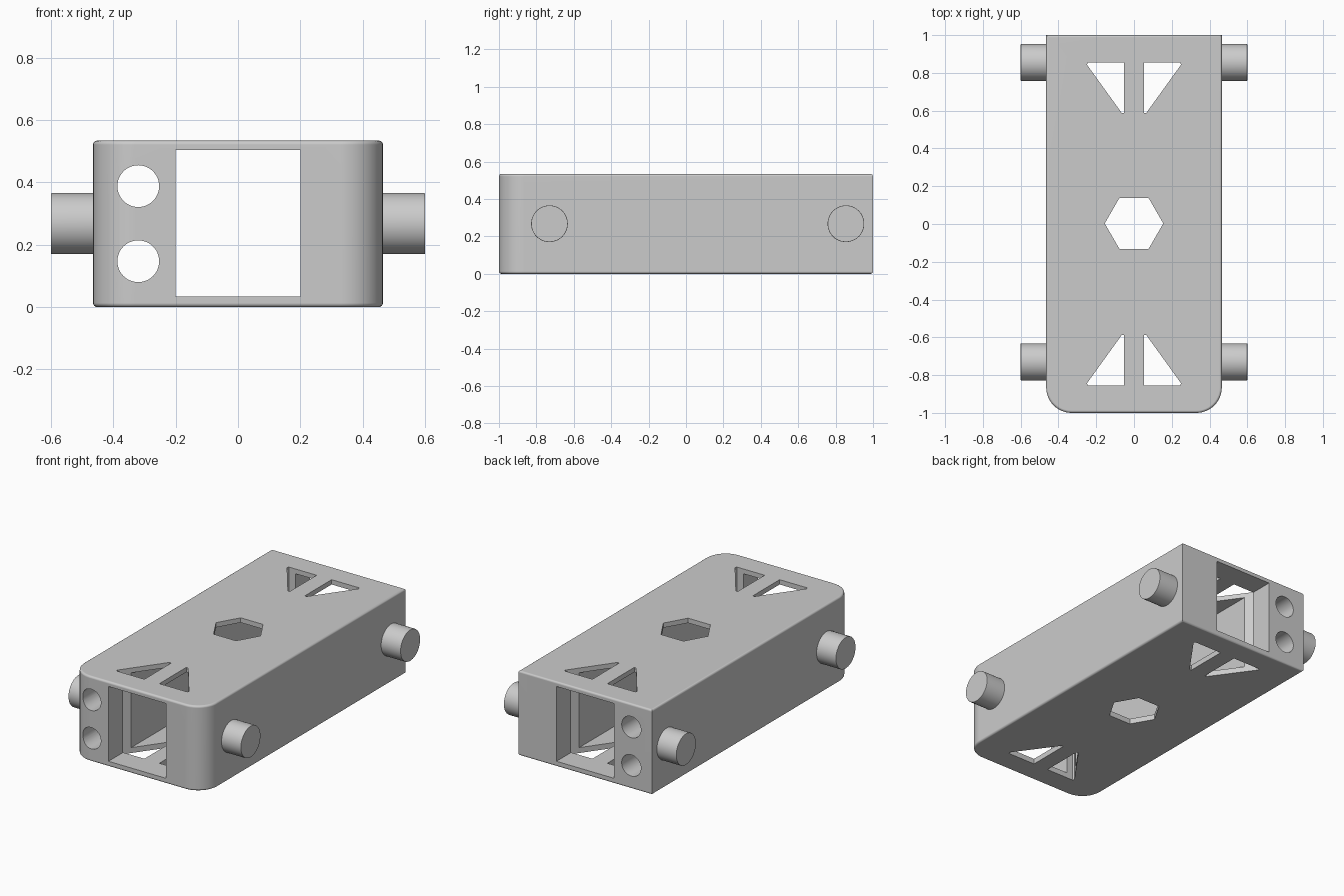
import bpy, bmesh, math
from mathutils import Matrix, Vector

if "Cube" in bpy.data.objects:
    bpy.data.objects.remove(bpy.data.objects["Cube"], do_unlink=True)

HALF_W, HEIGHT, RADIUS, EDGE = 0.465, 0.534, 0.135, 0.013

grey = bpy.data.materials.new("plain grey")
grey.use_nodes = True
COLOUR = (0.6, 0.6, 0.6, 1)
grey.diffuse_color = COLOUR
grey.node_tree.nodes["Principled BSDF"].inputs["Base Color"].default_value = COLOUR


def finish(name, bm):
    bmesh.ops.recalc_face_normals(bm, faces=bm.faces[:])
    mesh = bpy.data.meshes.new(name)
    bm.to_mesh(mesh)
    bm.free()
    mesh.materials.append(grey)
    obj = bpy.data.objects.new(name, mesh)
    bpy.context.collection.objects.link(obj)
    return obj


def activate(obj):
    bpy.ops.object.select_all(action="DESELECT")
    obj.select_set(True)
    bpy.context.view_layer.objects.active = obj


def prism(name, outline, z0, z1, edge=0):
    """Extrude an xy outline, optionally rounding its top and bottom rims."""
    bm = bmesh.new()
    base = bm.faces.new([bm.verts.new((x, y, z0)) for x, y in outline])
    top = bmesh.ops.extrude_face_region(bm, geom=[base])["geom"]
    verts = [v for v in top if isinstance(v, bmesh.types.BMVert)]
    bmesh.ops.translate(bm, verts=verts, vec=(0, 0, z1 - z0))
    if edge:
        rims = [e for e in bm.edges if abs(e.verts[0].co.z - e.verts[1].co.z) < 1e-4]
        bmesh.ops.bevel(bm, geom=rims, offset=edge, segments=4, profile=0.5,
                        affect="EDGES", clamp_overlap=True)
    return finish(name, bm)


def cylinder(name, radius, length, centre, axis, edge=0):
    bm = bmesh.new()
    turn = Vector((0, 0, 1)).rotation_difference(Vector(axis)).to_matrix().to_4x4()
    bmesh.ops.create_cone(bm, cap_ends=True, segments=48, radius1=radius,
                          radius2=radius, depth=length,
                          matrix=Matrix.Translation(centre) @ turn)
    if edge:
        rims = [e for e in bm.edges if any(len(f.verts) > 4 for f in e.link_faces)]
        bmesh.ops.bevel(bm, geom=rims, offset=edge, segments=2, profile=0.5, affect="EDGES")
    return finish(name, bm)


def cut(target, cutter):
    mod = target.modifiers.new("cut", "BOOLEAN")
    mod.operation, mod.solver, mod.object = "DIFFERENCE", "EXACT", cutter
    activate(target)
    bpy.ops.object.modifier_apply(modifier=mod.name)
    bpy.data.objects.remove(cutter, do_unlink=True)


# Body: square at the back, large rounded corners at the front
outline = [(HALF_W, 1), (-HALF_W, 1)]
for side, start in ((-1, math.pi), (1, 1.5 * math.pi)):
    for i in range(13):
        a = start + i * math.pi / 24
        outline.append((side * (HALF_W - RADIUS) + RADIUS * math.cos(a),
                        -1 + RADIUS + RADIUS * math.sin(a)))
body = prism("body", outline, 0, HEIGHT, EDGE)

# Rectangular tunnel along the whole length
tunnel = [(-0.2, -1.1), (0.2, -1.1), (0.2, 1.1), (-0.2, 1.1)]
cut(body, prism("tunnel_cutter", tunnel, 0.034, 0.504))

# Two round bores beside the tunnel
for z in (0.147, 0.388):
    cut(body, cylinder("bore_cutter", 0.067, 2.2, (-0.32, 0, z), (0, 1, 0)))

# Hexagonal opening through top and bottom
hexagon = [(0.155 * math.cos(i * math.pi / 3), 0.003 + 0.155 * math.sin(i * math.pi / 3))
           for i in range(6)]
cut(body, prism("hexagon_cutter", hexagon, -0.1, 0.7))

# Four triangular openings with blunted tips
triangle = [(0.052, 0.855), (0.245, 0.855), (0.249, 0.843), (0.065, 0.588), (0.052, 0.588)]
for sx in (-1, 1):
    for sy in (-1, 1):
        shape = [(sx * x, sy * y) for x, y in triangle]
        cut(body, prism("triangle_cutter", shape, -0.1, 0.7))

# Axle stubs on both sides
parts = [body]
for side, sx in (("left", 1), ("right", -1)):
    for end, y in (("front", -0.73), ("back", 0.855)):
        parts.append(cylinder(f"{end}_{side}_axle", 0.098, 0.18,
                              (sx * 0.51, y, 0.268), (sx, 0, 0), 0.003))

# Smooth rounded surfaces, keep the flat faces flat
for obj in parts:
    activate(obj)
    bpy.ops.object.shade_smooth_by_angle(angle=math.radians(35))
    obj.modifiers.new("flat_faces", "WEIGHTED_NORMAL").keep_sharp = True
